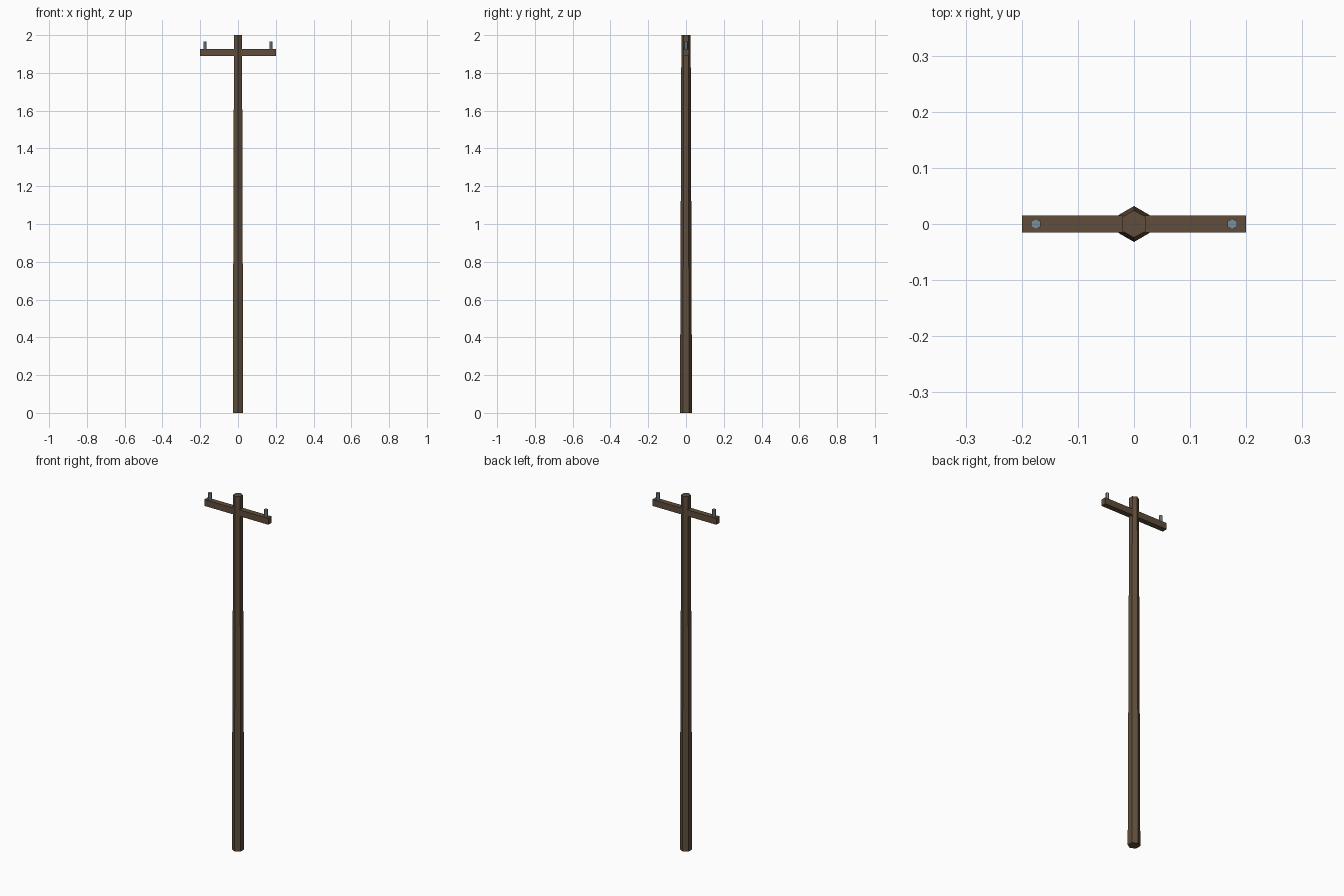
import bpy, bmesh, math

if "Cube" in bpy.data.objects:
    bpy.data.objects.remove(bpy.data.objects["Cube"])


def material(name, color):
    mat = bpy.data.materials.new(name)
    mat.diffuse_color = color
    mat.use_nodes = True
    mat.node_tree.nodes["Principled BSDF"].inputs["Base Color"].default_value = mat.diffuse_color
    return mat


def finish(bm, name, mat):
    bmesh.ops.recalc_face_normals(bm, faces=bm.faces)
    mesh = bpy.data.meshes.new(name)
    bm.to_mesh(mesh)
    bm.free()
    mesh.materials.append(mat)
    obj = bpy.data.objects.new(name, mesh)
    bpy.context.collection.objects.link(obj)
    return obj


def hex_post(name, x, z0, z1, r0, r1, mat):
    """Six-sided tapered post with corners pointing along y."""
    bm = bmesh.new()
    rings = []
    for z, r in ((z0, r0), (z1, r1)):
        angles = [math.radians(90 + 60 * i) for i in range(6)]
        rings.append([bm.verts.new((x + r * math.cos(a), r * math.sin(a), z)) for a in angles])
    for ring in rings:
        bm.faces.new(ring)
    for i in range(6):
        j = (i + 1) % 6
        bm.faces.new((rings[0][i], rings[0][j], rings[1][j], rings[1][i]))
    return finish(bm, name, mat)


wood = material("brown_wood", (0.115, 0.075, 0.043, 1))
ceramic = material("blue_grey", (0.2, 0.27, 0.31, 1))

# Tapered pole
hex_post("pole", 0, 0, 2.0, 0.032, 0.0245, wood)

# Crossarm
bm = bmesh.new()
bmesh.ops.create_cube(bm, size=1)
bmesh.ops.scale(bm, vec=(0.4, 0.03, 0.036), verts=bm.verts)
bmesh.ops.translate(bm, vec=(0, 0, 1.908), verts=bm.verts)
finish(bm, "crossarm", wood)

# Insulator pins at both ends
for side, x in (("left", -0.175), ("right", 0.175)):
    hex_post("insulator_" + side, x, 1.925, 1.965, 0.0095, 0.0095, ceramic)
